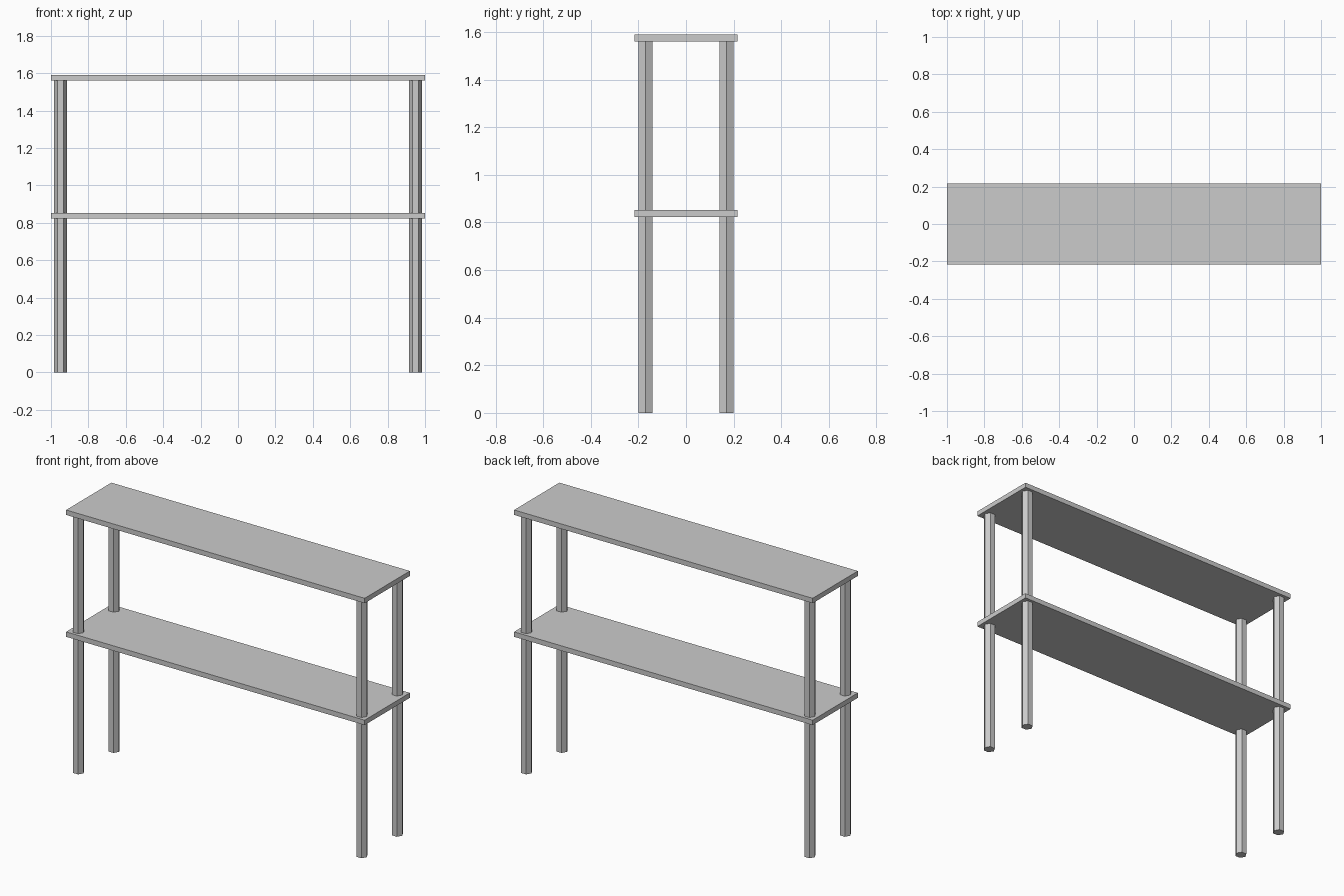
import bpy
from math import radians

cube = bpy.data.objects.get("Cube")
if cube:
    bpy.data.objects.remove(cube, do_unlink=True)

# One plain grey for the whole unit
grey = bpy.data.materials.new("light_grey")
grey.use_nodes = True
COLOUR = (0.6, 0.6, 0.6, 1)
grey.diffuse_color = COLOUR
grey.node_tree.nodes["Principled BSDF"].inputs["Base Color"].default_value = COLOUR

WIDTH, DEPTH, THICK = 2.0, 0.433, 0.03
LEG_X, LEG_Y, LEG_RADIUS = 0.949, 0.17, 0.0335
LOWER_Z, UPPER_Z = 0.822, 1.56  # undersides of the boards


def finish(name):
    obj = bpy.context.object
    obj.name = name
    obj.data.name = name
    obj.data.materials.append(grey)
    bpy.ops.object.transform_apply(location=False, rotation=True, scale=True)


def board(name, bottom):
    bpy.ops.mesh.primitive_cube_add(size=1, location=(0, 0, bottom + THICK / 2))
    bpy.context.object.scale = (WIDTH, DEPTH, THICK)
    finish(name)


def leg(name, x, y, bottom, top):
    # Six-sided post with corners pointing along x
    bpy.ops.mesh.primitive_cylinder_add(
        vertices=6, radius=LEG_RADIUS, depth=top - bottom,
        location=(x, y, (bottom + top) / 2), rotation=(0, 0, radians(90)))
    finish(name)


# Shelves
board("lower_shelf", LOWER_Z)
board("top_shelf", UPPER_Z)

# Legs below and posts above the lower shelf, at each corner
for side, x in (("left", LEG_X), ("right", -LEG_X)):
    for end, y in (("front", -LEG_Y), ("back", LEG_Y)):
        leg(f"{end}_{side}_leg", x, y, 0, LOWER_Z)
        leg(f"{end}_{side}_post", x, y, LOWER_Z + THICK, UPPER_Z)
